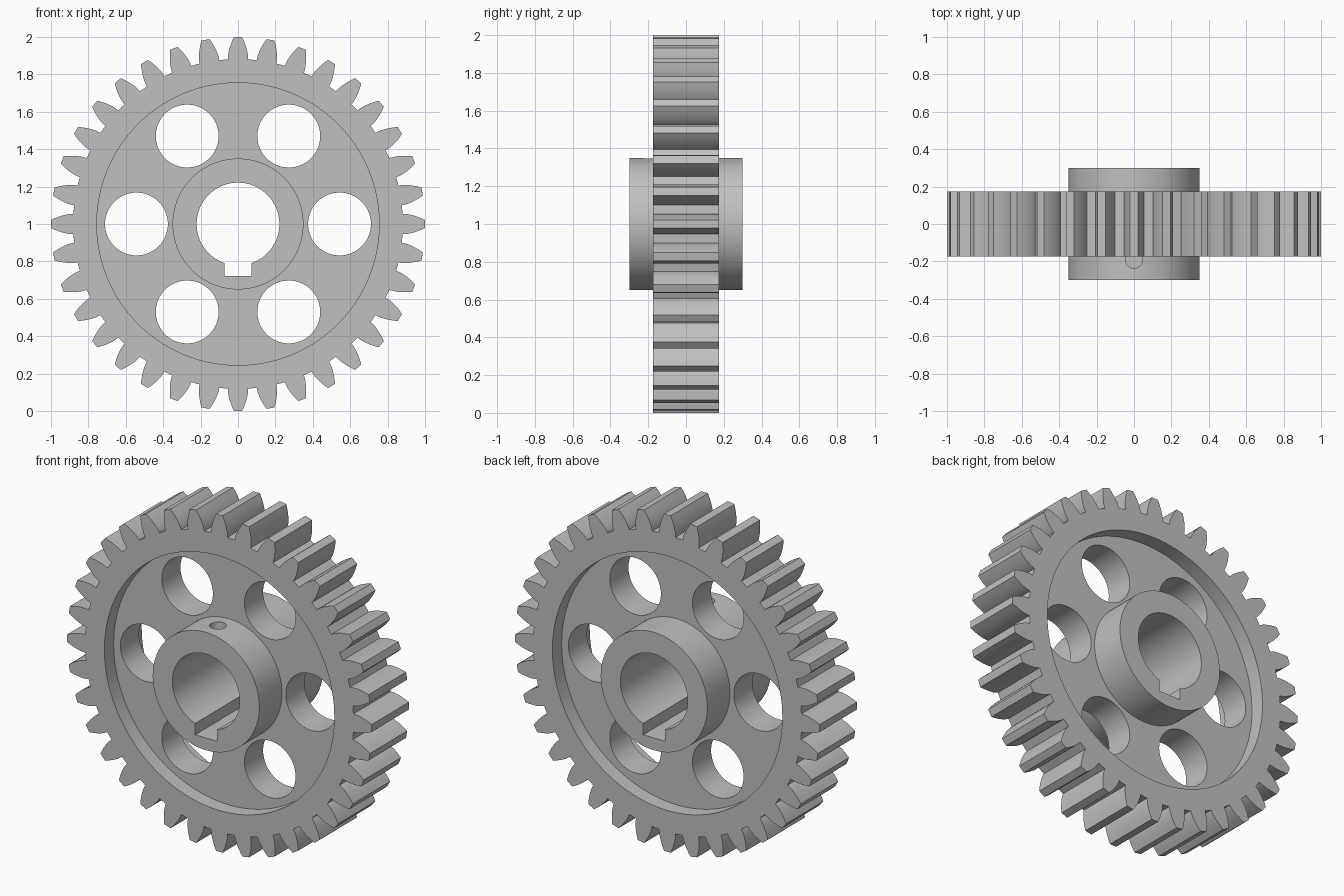
import bpy, bmesh, math
from mathutils import Matrix, Vector

cube = bpy.data.objects.get("Cube")
if cube:
    bpy.data.objects.remove(cube, do_unlink=True)

TEETH = 36
TIP, ROOT = 1.0, 0.882
PITCH = TIP * TEETH / (TEETH + 2)
BASE = PITCH * math.cos(math.radians(20))
FACE, WEB, HUB = 0.175, 0.0875, 0.30      # half widths along y

steel = bpy.data.materials.new("steel_grey")
steel.use_nodes = True
GREY = (0.53, 0.53, 0.53, 1)
steel.diffuse_color = GREY
steel.node_tree.nodes["Principled BSDF"].inputs["Base Color"].default_value = GREY


def prism(name, outline, y0, y1):
    """Extrude an (x, z) outline, centred on the axle, from y0 to y1."""
    bm = bmesh.new()
    face = bm.faces.new([bm.verts.new((x, y0, z + 1)) for x, z in outline])
    out = bmesh.ops.extrude_face_region(bm, geom=[face])
    moved = [v for v in out["geom"] if isinstance(v, bmesh.types.BMVert)]
    bmesh.ops.translate(bm, verts=moved, vec=(0, y1 - y0, 0))
    bmesh.ops.recalc_face_normals(bm, faces=bm.faces)
    mesh = bpy.data.meshes.new(name)
    bm.to_mesh(mesh)
    bm.free()
    obj = bpy.data.objects.new(name, mesh)
    bpy.context.collection.objects.link(obj)
    mesh.materials.append(steel)
    return obj


def circle(r, n, cx=0, cz=0):
    return [(cx + r * math.cos(math.tau * i / n), cz + r * math.sin(math.tau * i / n))
            for i in range(n)]


def combine(target, tool, operation):
    """Apply a boolean and discard the tool."""
    mod = target.modifiers.new("shape", "BOOLEAN")
    mod.solver, mod.operation, mod.object = "EXACT", operation, tool
    bpy.context.view_layer.update()
    graph = bpy.context.evaluated_depsgraph_get()
    mesh = bpy.data.meshes.new_from_object(target.evaluated_get(graph))
    target.modifiers.clear()
    target.data = mesh
    bpy.data.objects.remove(tool, do_unlink=True)


def involute(r):
    a = math.acos(min(1, BASE / r))
    return math.tan(a) - a


def flank_angle(r):
    """Half the angle a tooth spans at radius r."""
    return math.pi / (2 * TEETH) + involute(PITCH) - involute(r) + 0.002


# Toothed blank: involute flanks mirrored about each tooth centre
radii = [ROOT] + [BASE + (TIP - BASE) * i / 5 for i in range(6)]
half = [(r, flank_angle(max(r, BASE))) for r in radii]
tooth = [(r, -a) for r, a in half] + [(TIP, 0)] + [(r, a) for r, a in reversed(half)]
outline = [(r * math.cos(a + math.tau * i / TEETH), r * math.sin(a + math.tau * i / TEETH))
           for i in range(TEETH) for r, a in tooth]
gear = prism("spur_gear", outline, -FACE, FACE)

# Recess on both faces
for side in (-1, 1):
    ends = sorted((side * WEB, side * (FACE + 0.1)))
    combine(gear, prism("recess_cutter", circle(0.755, 128), *ends), "DIFFERENCE")

# Six lightening holes through the web
for i in range(6):
    a = math.tau * i / 6
    hole = circle(0.168, 64, 0.543 * math.cos(a), 0.543 * math.sin(a))
    combine(gear, prism("hole_cutter", hole, -0.5, 0.5), "DIFFERENCE")

# Hub, bore and keyway
combine(gear, prism("hub", circle(0.35, 96), -HUB, HUB), "UNION")
combine(gear, prism("bore_cutter", circle(0.221, 96), -0.5, 0.5), "DIFFERENCE")
key = [(-0.071, -0.277), (0.071, -0.277), (0.071, -0.1), (-0.071, -0.1)]
combine(gear, prism("keyway_cutter", key, -0.5, 0.5), "DIFFERENCE")

# Set screw hole down through the front of the hub into the bore
screw = prism("screw_cutter", circle(0.046, 32), -0.12, 0.12)
screw.data.transform(Matrix.Translation((0, -0.19, 1.29))
                     @ Matrix.Rotation(math.pi / 2, 4, "X")
                     @ Matrix.Translation(Vector((0, 0, -1))))
combine(gear, screw, "DIFFERENCE")

# Smooth round walls, keep corners crisp
bpy.ops.object.select_all(action="DESELECT")
gear.select_set(True)
bpy.context.view_layer.objects.active = gear
bpy.ops.object.shade_smooth_by_angle(angle=math.radians(25))
